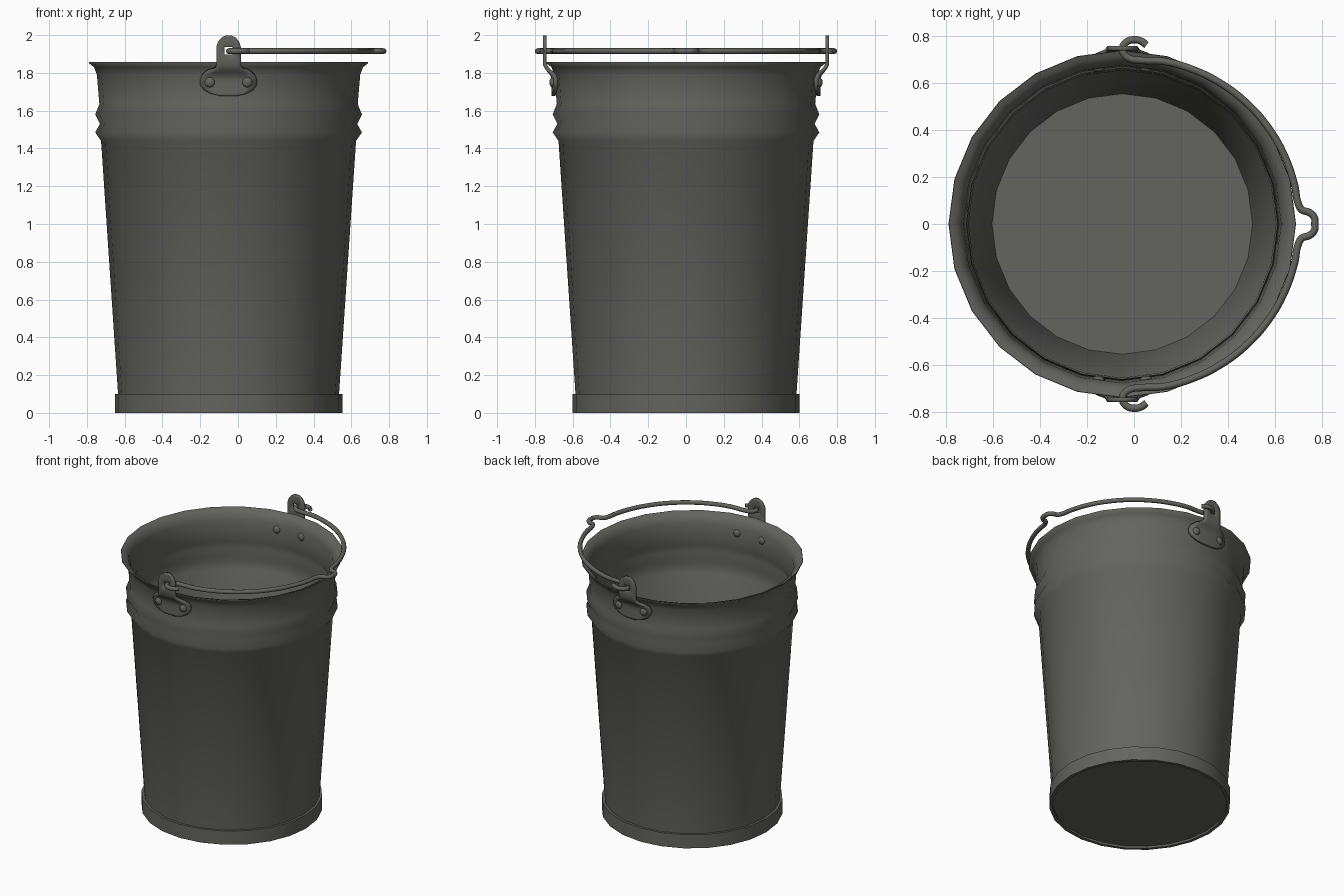
import bpy, bmesh, math

if "Cube" in bpy.data.objects:
    bpy.data.objects.remove(bpy.data.objects["Cube"])

CX = -0.05          # bucket axis; the handle overhangs on +x
SIDES = 24

steel = bpy.data.materials.new("dark steel")
steel.diffuse_color = (0.125, 0.125, 0.115, 1)
steel.use_nodes = True
steel.node_tree.nodes["Principled BSDF"].inputs["Base Color"].default_value = steel.diffuse_color


def finish(bm, name, angle):
    bmesh.ops.recalc_face_normals(bm, faces=bm.faces)
    me = bpy.data.meshes.new(name)
    bm.to_mesh(me)
    bm.free()
    for p in me.polygons:
        p.use_smooth = True
    me.set_sharp_from_angle(angle=math.radians(angle))
    me.materials.append(steel)
    ob = bpy.data.objects.new(name, me)
    bpy.context.collection.objects.link(ob)
    return ob


def lathe(name, profile, angle):
    """Revolve an open (r, z) profile whose two ends are capped with discs."""
    bm = bmesh.new()
    rings = []
    for r, z in profile:
        rings.append([bm.verts.new((CX + r * math.cos(2 * math.pi * i / SIDES),
                                    r * math.sin(2 * math.pi * i / SIDES), z))
                      for i in range(SIDES)])
    for a, b in zip(rings, rings[1:]):
        for i in range(SIDES):
            j = (i + 1) % SIDES
            bm.faces.new((a[i], a[j], b[j], b[i]))
    bm.faces.new(rings[0])
    bm.faces.new(rings[-1])
    return finish(bm, name, angle)


# Bucket: base band, tapered wall, two ridges, flared rim, then back down inside
wall = [(0.585, 0.1), (0.675, 1.44), (0.706, 1.485), (0.681, 1.53), (0.706, 1.58),
        (0.684, 1.635), (0.697, 1.79), (0.712, 1.83), (0.74, 1.852)]
inner = [(r - 0.02, z) for r, z in reversed(wall[:-1])]
profile = ([(0.58, 0.015), (0.58, 0.0), (0.602, 0.0), (0.602, 0.1)] + wall
           + [(0.738, 1.858), (0.715, 1.85)] + inner + [(0.555, 0.04)])
lathe("bucket", profile, 70)


# Ears: (height, half width) rows, wrapped on the wall below and upright above
rows = [(1.677, 0.04), (1.69, 0.095), (1.71, 0.13), (1.735, 0.148), (1.765, 0.15),
        (1.79, 0.14), (1.81, 0.11), (1.822, 0.075), (1.84, 0.065), (1.87, 0.065),
        (1.897, 0.065), (1.937, 0.065), (1.965, 0.056), (1.985, 0.04), (1.999, 0.015)]
cols = [-1, -0.7, -0.33, 0.33, 0.7, 1]


def ear_depth(x, z):
    t = min(max((z - 1.77) / 0.08, 0), 1)
    t = t * t * (3 - 2 * t)
    on_wall = math.sqrt(0.703 ** 2 - x * x)
    return on_wall * (1 - t) + 0.748 * t


for label, s in (("front", -1), ("back", 1)):
    bm = bmesh.new()
    grid = [[bm.verts.new((CX + u * w, s * ear_depth(u * w, z), z)) for u in cols]
            for z, w in rows]
    for i in range(len(rows) - 1):
        for j in range(len(cols) - 1):
            if i == 10 and j == 2:      # hole for the handle wire
                continue
            bm.faces.new((grid[i][j], grid[i][j + 1], grid[i + 1][j + 1], grid[i + 1][j]))
    ear = finish(bm, label + "_ear", 40)
    mod = ear.modifiers.new("thickness", "SOLIDIFY")
    mod.thickness = 0.02
    mod.offset = 0

    # Rivets: domed heads outside and inside the wall
    for side, dx in (("left", -0.1), ("right", 0.1)):
        for place, r in (("outer", 0.713), ("inner", 0.671)):
            bm = bmesh.new()
            bmesh.ops.create_uvsphere(bm, u_segments=12, v_segments=8, radius=0.027)
            rivet = finish(bm, f"{label}_{side}_{place}_rivet", 60)
            rivet.scale = (1, 0.65, 1)
            rivet.location = (CX + dx, s * math.sqrt(r * r - dx * dx), 1.75)
            rivet.rotation_euler.z = -s * math.asin(dx / r)


# Handle: flat wire arc with a small bump at the middle and hooks through the ears
half = [(0.768, 0.028), (0.745, 0.05), (0.715, 0.06), (0.7, 0.085)]
half += [(0.704 * math.cos(math.radians(a)), 0.704 * math.sin(math.radians(a)))
         for a in range(14, 81, 11)]
half += [(0.03, 0.697), (-0.025, 0.708), (-0.049, 0.74), (-0.036, 0.772),
         (0.0, 0.785), (0.032, 0.778), (0.053, 0.762)]
path = [(x, -y) for x, y in reversed(half)] + [(0.77, 0)] + half

cu = bpy.data.curves.new("handle", "CURVE")
cu.dimensions = "3D"
cu.bevel_depth = 0.0155
cu.bevel_resolution = 2
cu.resolution_u = 4
cu.use_fill_caps = True
sp = cu.splines.new("BEZIER")
sp.bezier_points.add(len(path) - 1)
for bp, (x, y) in zip(sp.bezier_points, path):
    bp.co = (x, y, 1.915)
    bp.handle_left_type = bp.handle_right_type = "AUTO"
cu.materials.append(steel)
handle = bpy.data.objects.new("handle", cu)
bpy.context.collection.objects.link(handle)
bpy.context.view_layer.objects.active = handle
handle.select_set(True)
bpy.ops.object.convert(target="MESH")
bpy.ops.object.shade_smooth_by_angle(angle=math.radians(60))
